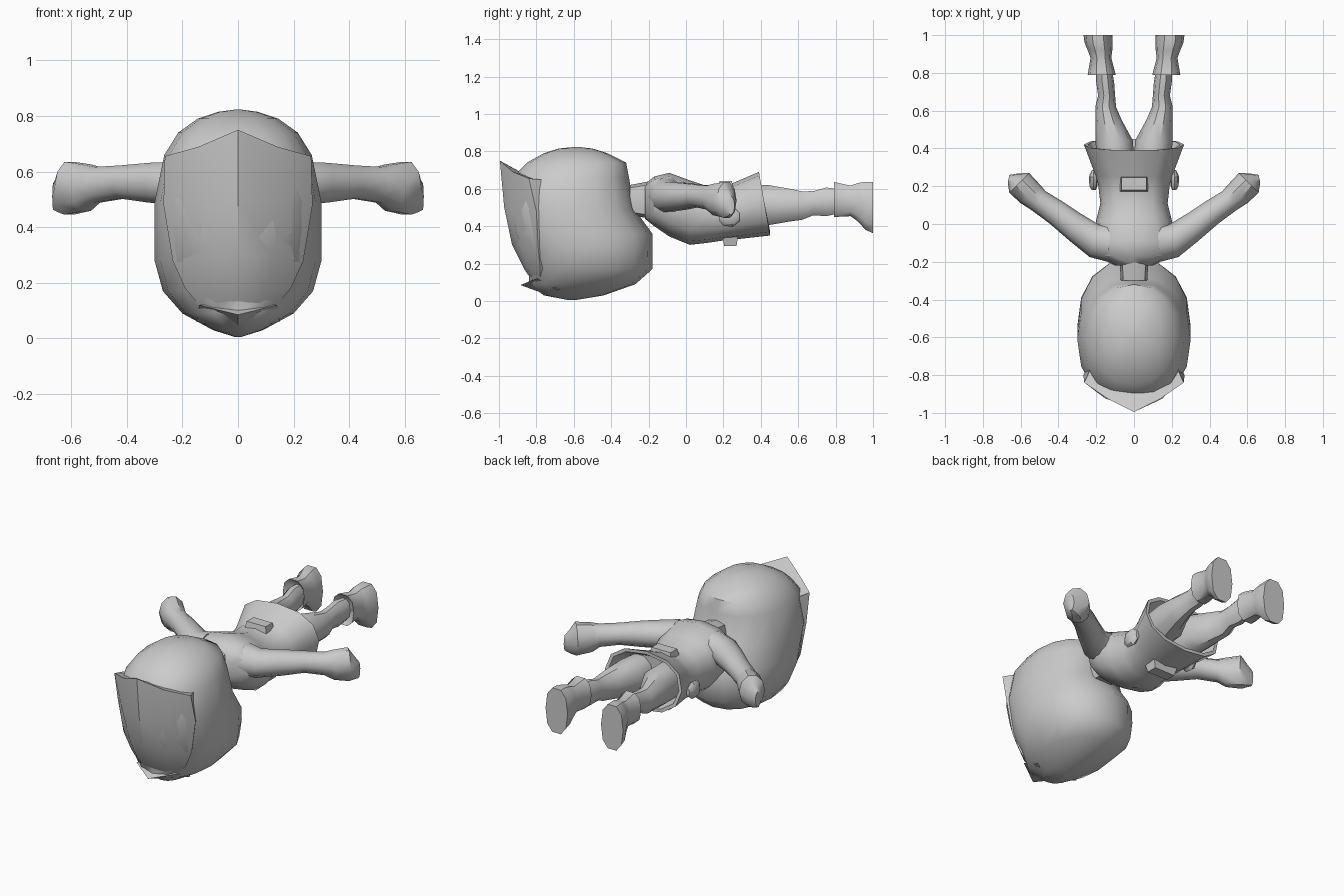
import bpy, bmesh
from math import sin, cos, pi, radians
from mathutils import Vector


def loft(name, rings, mirror=False, angle=40):
    """Skin equal-length point rings, cap the ends, optionally mirror in x."""
    bm = bmesh.new()
    rows = [[bm.verts.new(p) for p in r] for r in rings]
    n = len(rows[0])
    for a, b in zip(rows, rows[1:]):
        for i in range(n):
            j = (i + 1) % n
            bm.faces.new((a[i], a[j], b[j], b[i]))
    bm.faces.new(rows[0][::-1])
    bm.faces.new(rows[-1])
    return finish(name, bm, mirror, angle)


def finish(name, bm, mirror=False, angle=40):
    bmesh.ops.remove_doubles(bm, verts=bm.verts, dist=0.0005)
    if mirror:
        g = bmesh.ops.duplicate(bm, geom=bm.verts[:] + bm.edges[:] + bm.faces[:])["geom"]
        for v in g:
            if isinstance(v, bmesh.types.BMVert):
                v.co.x *= -1
    bmesh.ops.recalc_face_normals(bm, faces=bm.faces)
    me = bpy.data.meshes.new(name)
    bm.to_mesh(me)
    bm.free()
    ob = bpy.data.objects.new(name, me)
    bpy.context.collection.objects.link(ob)
    bpy.ops.object.select_all(action='DESELECT')
    ob.select_set(True)
    bpy.context.view_layer.objects.active = ob
    bpy.ops.object.shade_smooth_by_angle(angle=radians(angle))
    return ob


def power(v, e):
    return abs(v) ** e * (1 if v >= 0 else -1)


def ring_y(y, x0, x1, z0, z1, tilt=0, n=12, e=0.85):
    """Cross-section across y; tilt shifts the upper side along y."""
    pts = []
    for i in range(n):
        t = 2 * pi * i / n
        s, c = power(sin(t), e), power(cos(t), e)
        pts.append(((x0 + x1) / 2 + c * (x1 - x0) / 2, y + s * tilt,
                    (z0 + z1) / 2 + s * (z1 - z0) / 2))
    return pts


def ring_z(z, y0, y1, w, n=16, e=0.9, dz=0):
    """Horizontal cross-section of the head; dz raises the +y side."""
    pts = []
    for i in range(n):
        t = 2 * pi * i / n
        s, c = power(sin(t), e), power(cos(t), e)
        pts.append((c * w, (y0 + y1) / 2 + s * (y1 - y0) / 2, z + s * dz))
    return pts


def tapered_box(name, cx, cy, z0, z1, base, top, mirror=False):
    def rect(s, z):
        return [(cx + a * s[0], cy + b * s[1], z) for a, b in ((-1, -1), (1, -1), (1, 1), (-1, 1))]
    return loft(name, [rect(base, z0), rect(top, z1)], mirror, 20)


# Head of hair, lofted upward from its underside
loft("head_hair", [ring_z(*r) for r in (
    (0.005, -0.63, -0.59, 0.01), (0.03, -0.76, -0.44, 0.09), (0.09, -0.84, -0.27, 0.20),
    (0.17, -0.84, -0.18, 0.27), (0.28, -0.90, -0.18, 0.30), (0.36, -0.93, -0.18, 0.30),
    (0.49, -0.95, -0.275, 0.30), (0.66, -0.93, -0.305, 0.265), (0.74, -0.85, -0.32, 0.215),
    (0.79, -0.76, -0.42, 0.145), (0.815, -0.68, -0.50, 0.07), (0.823, -0.60, -0.57, 0.01))], angle=50)

# Crown panel: ridged shell with a flared peak; rows are
# (centre y, z), (middle x, y, z), (edge x, y, z)
panel = (
    ((-0.88, 0.685), (0.13, -0.85, 0.67), (0.235, -0.78, 0.64)),
    ((-0.995, 0.75), (0.14, -0.925, 0.69), (0.263, -0.84, 0.655)),
    ((-0.972, 0.50), (0.15, -0.925, 0.49), (0.268, -0.80, 0.48)),
    ((-0.93, 0.30), (0.13, -0.88, 0.29), (0.235, -0.79, 0.28)),
    ((-0.865, 0.17), (0.10, -0.845, 0.17), (0.19, -0.78, 0.18)),
    ((-0.82, 0.105), (0.07, -0.815, 0.11), (0.14, -0.78, 0.12)))
rings = []
for (cy, cz), m, e in panel:
    iz = min(e[2], 0.64)
    rings.append([(-e[0], e[1], e[2]), (-m[0], m[1], m[2]), (0, cy, cz), m, e,
                  (e[0] * 0.75, -0.68, iz), (-e[0] * 0.75, -0.68, iz)])
loft("crown_panel", rings, angle=35)

# Pointed lock poking out beneath the crown panel
loft("hair_lock", [
    [(-0.14, -0.80, 0.12), (0, -0.885, 0.085), (0.14, -0.80, 0.12), (0, -0.76, 0.13)],
    [(-0.15, -0.68, 0.06), (0, -0.72, 0.025), (0.15, -0.68, 0.06), (0, -0.60, 0.12)]], angle=30)

# Neck collar
loft("collar", [ring_y(-0.30, -0.07, 0.07, 0.46, 0.62, 0, 8, 0.6),
                ring_y(-0.14, -0.08, 0.08, 0.43, 0.65, 0, 8, 0.6)])

# Tunic with flared slanted hem and open underside
loft("tunic", [ring_y(*r) for r in (
    (-0.22, -0.10, 0.10, 0.44, 0.625), (-0.17, -0.20, 0.20, 0.40, 0.665),
    (-0.09, -0.215, 0.215, 0.345, 0.685), (0.02, -0.20, 0.20, 0.30, 0.645),
    (0.11, -0.178, 0.178, 0.31, 0.615), (0.21, -0.19, 0.19, 0.325, 0.615),
    (0.26, -0.205, 0.205, 0.33, 0.63, -0.01), (0.42, -0.265, 0.265, 0.35, 0.69, -0.03),
    (0.42, -0.245, 0.245, 0.37, 0.67, -0.03), (0.32, -0.20, 0.20, 0.39, 0.63))])

# Belt buckles on both sides of the body
tapered_box("upper_buckle", 0, 0.212, 0.58, 0.642, (0.078, 0.046), (0.065, 0.033))
tapered_box("lower_buckle", 0, 0.237, 0.35, 0.295, (0.085, 0.042), (0.07, 0.033))

# Side pouches
loft("side_pouch", [ring_y(y, 0.21 - r * 0.4, 0.21 + r * 0.65, 0.45 - r * 1.2, 0.45 + r * 1.2, 0, 8)
                    for y, r in ((0.18, 0.02), (0.20, 0.04), (0.25, 0.045), (0.285, 0.02))], True)

# Arms with fists: rows are (outer x, y), (inner x, y), z low, z high
arm = (
    ((0.14, -0.20), (0.12, 0.00), 0.46, 0.66), ((0.235, -0.175), (0.19, 0.00), 0.475, 0.64),
    ((0.34, -0.09), (0.29, 0.06), 0.485, 0.635), ((0.45, 0.005), (0.38, 0.12), 0.50, 0.625),
    ((0.545, 0.075), (0.47, 0.175), 0.485, 0.62), ((0.60, 0.11), (0.49, 0.20), 0.455, 0.63),
    ((0.66, 0.165), (0.555, 0.27), 0.44, 0.64), ((0.665, 0.20), (0.61, 0.268), 0.45, 0.59),
    ((0.668, 0.22), (0.66, 0.26), 0.46, 0.56))
rings = []
for a, b, z0, z1 in arm:
    pts = []
    for i in range(10):
        t = 2 * pi * i / 10
        k = 0.5 + 0.5 * cos(t)
        pts.append((b[0] + (a[0] - b[0]) * k, b[1] + (a[1] - b[1]) * k,
                    (z0 + z1) / 2 + sin(t) * (z1 - z0) / 2))
    rings.append(pts)
loft("arm", rings, True)

# Legs
loft("leg", [ring_y(*r, 0, 10, 0.95) for r in (
    (0.30, 0.0, 0.19, 0.39, 0.62), (0.44, 0.005, 0.205, 0.40, 0.625),
    (0.55, 0.065, 0.205, 0.42, 0.605), (0.62, 0.095, 0.205, 0.43, 0.59),
    (0.68, 0.10, 0.19, 0.455, 0.59), (0.75, 0.105, 0.20, 0.45, 0.61),
    (0.84, 0.12, 0.20, 0.47, 0.60))], True)

# Boots: flared cuff, ankle, long flat sole
loft("boot", [ring_y(*r, 0, 10, 0.8) for r in (
    (0.82, 0.12, 0.21, 0.48, 0.60), (0.79, 0.097, 0.245, 0.445, 0.64),
    (0.88, 0.12, 0.23, 0.45, 0.62), (0.92, 0.115, 0.245, 0.42, 0.635),
    (0.96, 0.115, 0.262, 0.375, 0.642), (1.0, 0.115, 0.267, 0.357, 0.642))], True)
